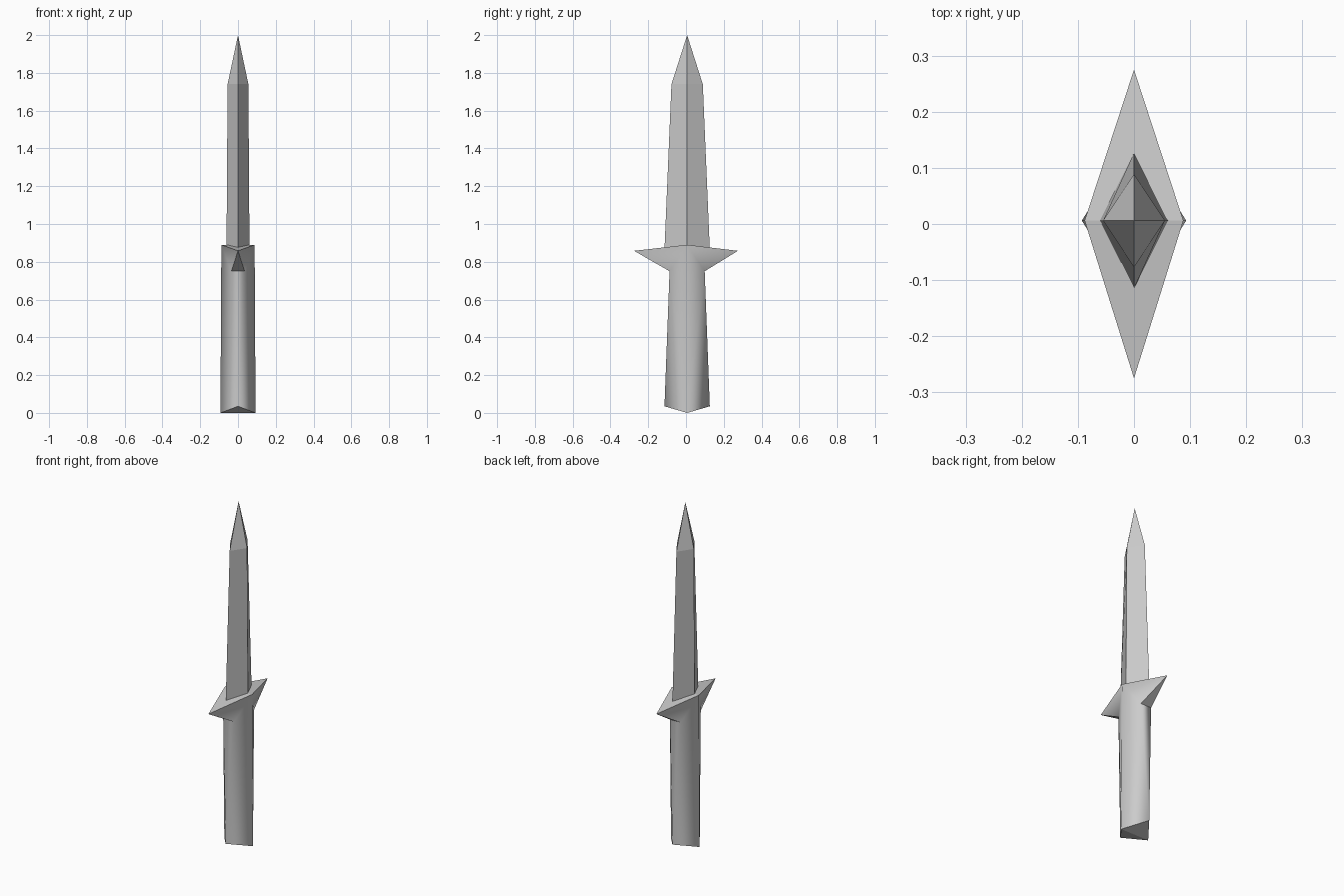
import bpy, bmesh

cube = bpy.data.objects.get("Cube")
if cube:
    bpy.data.objects.remove(cube)

MID = 0.006  # centre line of the dagger in y

steel = bpy.data.materials.new("light_grey")
steel.use_nodes = True
grey = (0.6, 0.6, 0.6, 1)
steel.diffuse_color = grey
steel.node_tree.nodes["Principled BSDF"].inputs["Base Color"].default_value = grey


def finish(bm, name):
    bmesh.ops.recalc_face_normals(bm, faces=bm.faces)
    mesh = bpy.data.meshes.new(name)
    bm.to_mesh(mesh)
    bm.free()
    mesh.materials.append(steel)
    obj = bpy.data.objects.new(name, mesh)
    bpy.context.collection.objects.link(obj)
    return obj


# Blade: tapering diamond rings closed by a point
bm = bmesh.new()
rings = []
for half_x, half_y, z in [(0.061, 0.121, 0.84), (0.055, 0.083, 1.74)]:
    ring = [(half_x, 0), (0, half_y), (-half_x, 0), (0, -half_y)]
    rings.append([bm.verts.new((x, MID + y, z)) for x, y in ring])
point = bm.verts.new((0, MID, 2))
low, high = rings
bm.faces.new(low)
for i in range(4):
    j = (i + 1) % 4
    bm.faces.new((low[i], low[j], high[j], high[i]))
    bm.faces.new((high[i], high[j], point))
finish(bm, "blade")

# Grip and pointed crossguard: side ridges shared by the front and back halves
bm = bmesh.new()
base = {s: bm.verts.new((s * 0.093, MID, 0)) for s in (-1, 1)}
top = {s: bm.verts.new((s * 0.088, MID, 0.89)) for s in (-1, 1)}
sharp_faces = []
for end in (-1, 1):
    heel = bm.verts.new((0, MID + end * 0.12, 0.035))
    tip = bm.verts.new((0, end * 0.275, 0.858))
    neck = {s: bm.verts.new((s * 0.035, MID + end * 0.093, 0.75)) for s in (-1, 1)}
    for s in (-1, 1):
        bm.faces.new((base[s], heel, neck[s], top[s]))   # grip side
        bm.faces.new((top[s], neck[s], tip))             # guard side
    bm.faces.new((heel, neck[-1], neck[1]))              # grip edge
    sharp_faces += [
        bm.faces.new((neck[-1], neck[1], tip)),          # guard underside
        bm.faces.new((top[-1], top[1], tip)),            # guard top
        bm.faces.new((base[-1], base[1], heel)),         # pommel end
    ]
# Rounded shading along the grip, crisp edges on the guard and end
for face in bm.faces:
    face.smooth = face not in sharp_faces
for face in sharp_faces:
    for edge in face.edges:
        edge.smooth = False
finish(bm, "grip_and_guard")
